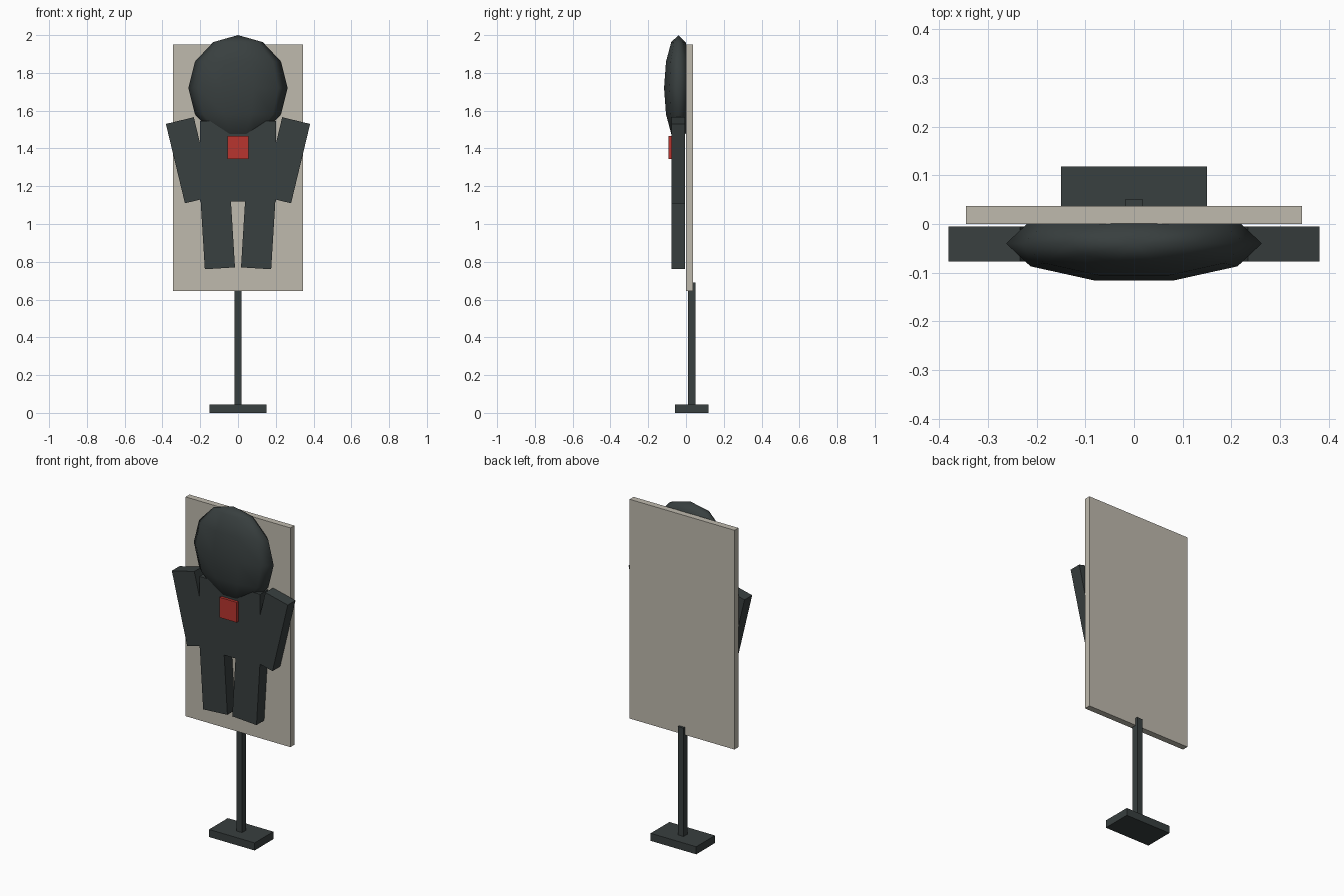
import bpy, bmesh, math
from mathutils import Matrix

if "Cube" in bpy.data.objects:
    bpy.data.objects.remove(bpy.data.objects["Cube"])


def material(name, rgb):
    m = bpy.data.materials.new(name)
    m.diffuse_color = (*rgb, 1)
    m.use_nodes = True
    m.node_tree.nodes["Principled BSDF"].inputs["Base Color"].default_value = m.diffuse_color
    return m


dark = material("dark slate", (0.040, 0.050, 0.050))
beige = material("warm beige", (0.52, 0.49, 0.42))
red = material("red", (0.48, 0.035, 0.028))


def finish(name, bm, mat):
    bmesh.ops.recalc_face_normals(bm, faces=bm.faces)
    me = bpy.data.meshes.new(name)
    bm.to_mesh(me)
    bm.free()
    me.materials.append(mat)
    ob = bpy.data.objects.new(name, me)
    bpy.context.collection.objects.link(ob)
    return ob


def box(name, mat, x, y, z, tilt=0):
    """Box from (min, max) ranges, tilted in the front plane about its centre."""
    bm = bmesh.new()
    size = [b - a for a, b in (x, y, z)]
    mid = [(a + b) / 2 for a, b in (x, y, z)]
    m = (Matrix.Translation(mid) @ Matrix.Rotation(math.radians(tilt), 4, 'Y')
         @ Matrix.Diagonal((*size, 1)))
    bmesh.ops.create_cube(bm, size=1, matrix=m)
    return finish(name, bm, mat)


# Stand
box("base", dark, (-0.15, 0.15), (-0.058, 0.118), (0, 0.045))
box("pole", dark, (-0.019, 0.019), (0.011, 0.05), (0.04, 0.69))

# Backing board
box("board", beige, (-0.345, 0.345), (0, 0.037), (0.645, 1.95))

# Silhouette body
DEPTH = (-0.077, -0.005)
box("torso", dark, (-0.2, 0.2), DEPTH, (1.12, 1.545))
for side, s in (("left", -1), ("right", 1)):
    cx, cz = s * 0.2575, 1.3375
    box(side + "_arm", dark, (cx - 0.076, cx + 0.076), DEPTH,
        (cz - 0.216, cz + 0.216), s * 13.5)
    cx, cz = s * 0.108, 0.965
    box(side + "_leg", dark, (cx - 0.08, cx + 0.08), DEPTH,
        (cz - 0.2, cz + 0.2), s * 3.5)

# Flattened low-poly head, half sunk into the board
bm = bmesh.new()
bmesh.ops.create_uvsphere(
    bm, u_segments=10, v_segments=6, radius=1,
    matrix=Matrix.Translation((0, -0.04, 1.72))
    @ Matrix.Diagonal((0.263, 0.08, 0.28, 1))
    @ Matrix.Rotation(math.radians(90), 4, 'Z'))
for f in bm.faces:
    f.smooth = True
finish("head", bm, dark)

# Chest target patch
box("target_patch", red, (-0.056, 0.056), (-0.093, -0.07), (1.345, 1.465))
